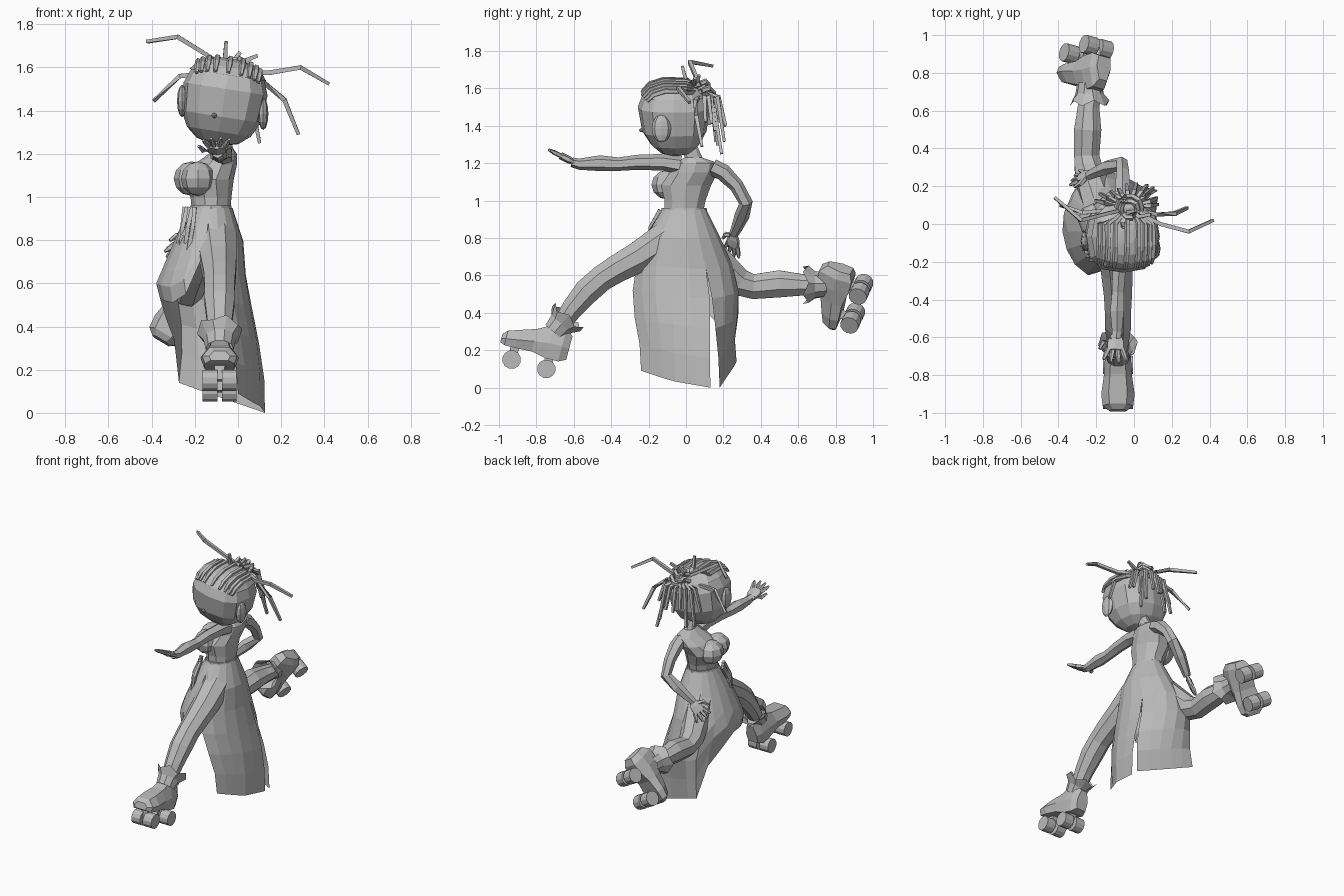
import bpy, bmesh, math, random
from mathutils import Vector as V, Matrix

random.seed(4)
old = bpy.data.objects.get("Cube")
if old:
    bpy.data.objects.remove(old)

GREY = (0.5, 0.5, 0.5, 1)
clay = bpy.data.materials.new("clay_grey")
clay.use_nodes = True
clay.diffuse_color = GREY
clay.node_tree.nodes["Principled BSDF"].inputs["Base Color"].default_value = GREY


def add(name, bm):
    mesh = bpy.data.meshes.new(name)
    bm.to_mesh(mesh)
    bm.free()
    mesh.materials.append(clay)
    bpy.context.collection.objects.link(bpy.data.objects.new(name, mesh))


def skin(bm, rings):
    """Bridge closed rings of points and cap both ends."""
    rows = [[bm.verts.new(p) for p in r] for r in rings]
    n = len(rows[0])
    for a, b in zip(rows, rows[1:]):
        for i in range(n):
            j = (i + 1) % n
            bm.faces.new((a[i], a[j], b[j], b[i]))
    bm.faces.new(rows[0][::-1])
    bm.faces.new(rows[-1])
    bmesh.ops.recalc_face_normals(bm, faces=bm.faces[:])


def tube(bm, pts, radii, n=6, flat=1.0, side=None):
    """Sweep a polygon along points; flat squashes it across the side axis."""
    pts = [V(p) for p in pts]
    rings = []
    for i, p in enumerate(pts):
        t = (pts[min(i + 1, len(pts) - 1)] - pts[max(i - 1, 0)]).normalized()
        ref = V(side) if side else (V((1, 0, 0)) if abs(t.x) < 0.8 else V((0, 1, 0)))
        u = (ref - t * ref.dot(t)).normalized()
        w = t.cross(u)
        rings.append([p + radii[i] * (math.cos(a) * u + flat * math.sin(a) * w)
                      for a in (math.tau * (k + 0.5) / n for k in range(n))])
    skin(bm, rings)


def limb(name, pts, radii, n=8):
    bm = bmesh.new()
    tube(bm, pts, radii, n)
    add(name, bm)


def ball(bm, centre, size, u=10, v=7):
    m = Matrix.Translation(centre) @ Matrix.Diagonal((*size, 1))
    bmesh.ops.create_uvsphere(bm, u_segments=u, v_segments=v, radius=1, matrix=m)


def mix(table, x):
    """Linear lookup; the first column is the key."""
    for a, b in zip(table, table[1:]):
        if x <= b[0]:
            f = max(0, (x - a[0]) / (b[0] - a[0]))
            return [p + (q - p) * f for p, q in zip(a, b)][1:]
    return table[-1][1:]


# Torso: stacked ellipses (z, centre x, centre y, radius x, radius y)
bm = bmesh.new()
body = [(.86, -.125, -.01, .1, .13), (.95, -.125, -.01, .09, .11), (1.0, -.125, -.005, .095, .115),
        (1.08, -.14, .0, .12, .14), (1.15, -.105, .04, .1, .135),
        (1.2, -.07, .055, .065, .125), (1.23, -.06, .04, .035, .05), (1.32, -.06, .01, .035, .04)]
skin(bm, [[V((x + rx * math.cos(a), y + ry * math.sin(a), z))
           for a in (math.tau * k / 10 for k in range(10))] for z, x, y, rx, ry in body])
ball(bm, (-.185, -.095, 1.085), (.08, .09, .08), 8, 6)
ball(bm, (-.215, .02, 1.085), (.083, .09, .08), 8, 6)
add("torso", bm)

# Waistband
bm = bmesh.new()
skin(bm, [[V((-.125 + r * .9 * math.cos(a), -.01 + r * 1.15 * math.sin(a), z))
           for a in (math.tau * k / 12 for k in range(12))] for r, z in ((.115, .89), (.105, .96))])
add("waistband", bm)

# Skirt: round at the hip, slit behind, short flap in front, open over the left leg
shape = [(0, -.065, .035, .2, .2), (.2, -.09, .0, .2, .275), (.4, -.135, -.005, .195, .315),
         (.6, -.17, -.01, .21, .285), (.8, -.135, -.02, .16, .205), (.95, -.125, -.01, .1, .12)]
panels = [(0, .125, .18), (5, -.28, .275), (8, -.36, 0), (10, -.34, -.16), (12, -.08, -.3),
          (13, .0, -.24), (16, .1, -.06), (18, .125, .13)]
hem = [(0, 0), (5, .14), (6, .34), (8, .53), (10, .51), (11, .55), (12, .74), (13, .09), (15, .05), (18, 0)]
bm = bmesh.new()
cols = []
for k in range(19):
    a = math.radians(26) + math.tau * k / 18
    low = mix(hem, k)[0]
    col = []
    for i in range(7):
        z = .95 + (low - .95) * i / 6
        x, y, rx, ry = mix(shape, z)
        p = V((x + rx * math.cos(a), y + ry * math.sin(a), z))
        f = min(1, max(0, (.6 - z) / .5))
        col.append(bm.verts.new(p.lerp(V((*mix(panels, k), z)), f)))
    cols.append(col)
for k, (a, b) in enumerate(zip(cols, cols[1:])):
    for i in range(2 if k == 12 else 6):
        bm.faces.new((a[i], a[i + 1], b[i + 1], b[i]))
add("skirt", bm)

# Hip tassels
bm = bmesh.new()
for i in range(5):
    x, y = -.2 - .012 * i, -.14 + .02 * i
    tube(bm, [(x, y, .95), (x - .01 - .01 * (i % 2), y - .05, .86), (x - .03, y - .05, .75 + .035 * (i % 3))],
         [.013] * 3, 4)
add("hip_tassels", bm)

# Legs
limb("left_leg", [(-.1, -.1, .8), (-.09, -.25, .7), (-.085, -.37, .635), (-.085, -.45, .585),
                  (-.085, -.53, .515), (-.085, -.61, .42), (-.085, -.67, .33)],
     [.1, .09, .08, .075, .075, .062, .05])
limb("right_leg", [(-.17, .06, .78), (-.21, .18, .66), (-.24, .28, .565), (-.25, .36, .54),
                   (-.245, .5, .555), (-.24, .62, .55), (-.22, .72, .55)],
     [.1, .09, .08, .072, .078, .062, .05])


# Roller skates
def skate(name, heel, toe, up, ankle, shin):
    heel, up = V(heel), V(up)
    f = (V(toe) - heel).normalized()
    up = (up - f * up.dot(f)).normalized()
    s = f.cross(up)
    at = lambda x, y, z: heel + s * x + f * y + up * z
    bm = bmesh.new()
    skin(bm, [[at(w * x, y, h * z + low) for x, z in
               ((-.9, 0), (.9, 0), (1.08, .45), (.6, 1), (-.6, 1), (-1.08, .45))]
              for y, w, h, low in ((-.02, .04, .13, .02), (.02, .06, .185, 0), (.09, .065, .185, 0),
                                   (.17, .07, .125, .015), (.26, .082, .1, .01), (.32, .075, .08, .01),
                                   (.345, .045, .045, .02))])
    add(name + "_boot", bm)
    # Flared, notched cuff
    ankle, shin = V(ankle), V(shin).normalized()
    u = (s - shin * s.dot(shin)).normalized()
    w = shin.cross(u)
    bm = bmesh.new()
    rows = [[bm.verts.new(ankle + shin * (h + j * (k % 2)) + r * (math.cos(a) * u + math.sin(a) * w))
             for k, a in enumerate(math.tau * k / 10 for k in range(10))]
            for h, r, j in ((-.06, .065, 0), (0, .075, 0), (.035, .105, .03))]
    for a, b in zip(rows, rows[1:]):
        for i in range(10):
            j = (i + 1) % 10
            bm.faces.new((a[i], a[j], b[j], b[i]))
    add(name + "_cuff", bm)
    # Wheels and axle trucks
    bm = bmesh.new()
    for y in (.07, .262):
        tube(bm, [at(0, y, .015), at(0, y, -.055)], [.035, .025], 4)
        for x in (-.045, .045):
            tube(bm, [at(x - .034, y, -.055), at(x + .034, y, -.055)], [.05] * 2, 12)
    add(name + "_wheels", bm)


skate("left_skate", (-.085, -.665, .135), (-.085, -1, .225), (0, .2, 1), (-.085, -.665, .34), (0, .65, .75))
skate("right_skate", (-.165, .9, .6), (-.355, .82, .32), (-.1, -.95, .27), (-.235, .69, .55), (0, -1, 0))

# Arms
limb("left_arm", [(-.07, -.03, 1.19), (-.07, -.12, 1.205), (-.08, -.26, 1.205), (-.085, -.36, 1.195),
                  (-.09, -.46, 1.2), (-.09, -.57, 1.195), (-.095, -.61, 1.205)],
     [.05, .045, .04, .036, .042, .03, .026], 6)
limb("right_arm", [(-.06, .14, 1.18), (-.06, .2, 1.15), (-.06, .27, 1.08), (-.065, .32, .99),
                   (-.14, .3, .92), (-.21, .27, .85), (-.24, .255, .82)],
     [.045, .045, .038, .037, .04, .03, .025], 6)


def hand(name, wrist, aim, side, size):
    wrist, d = V(wrist), V(aim).normalized()
    s = V(side)
    s = (s - d * s.dot(d)).normalized() * size
    d *= size
    bm = bmesh.new()
    tube(bm, [wrist, wrist + d * .03, wrist + d * .075], [.024 * size, .04 * size, .042 * size], 6, .4, s.normalized())
    for k in range(4):
        x = (k - 1.5) / 1.5
        base = wrist + d * .065 + s * x * .03
        way = d + s * x * .35
        reach = .075 - .012 * abs(k - 1.6)
        tube(bm, [base, base + way * reach * .6, base + way * reach], [.014, .013, .007], 5)
    # Thumb
    base = wrist + d * .02 - s * .02
    tube(bm, [base, base + (d * .4 - s) * .035, base + (d - s) * .05], [.016, .014, .008], 5)
    add(name, bm)


hand("left_hand", (-.095, -.59, 1.2), (-.05, -1, .5), (1, 0, 0), 1.2)
hand("right_hand", (-.235, .258, .82), (-.6, -.1, -.75), (.4, .6, -.4), 1.05)

# Head: rounded box, tilted sideways
HEAD = V((-.067, -.066, 1.44))
tilt = Matrix.Rotation(math.radians(9), 4, 'Y')


def on_head(d, grow=1.0):
    """Point on the head in direction d, before tilting."""
    v = V([math.copysign(abs(c) ** .75, c) for c in V(d).normalized()])
    if v.z < 0:
        v.x *= 1 + .15 * v.z
        v.y = v.y * (1 + .28 * v.z) - .06 * v.z
    return HEAD + tilt @ V((v.x * .2 * grow, v.y * .195 * grow, v.z * .2 * grow))


def globe(name, lats, grow):
    bm = bmesh.new()
    skin(bm, [[on_head((math.cos(b) * math.sin(a), -math.cos(b) * math.cos(a), math.sin(b)), grow)
               for a in (math.tau * k / 12 for k in range(12))] for b in map(math.radians, lats)])
    add(name, bm)


globe("head", (-84, -62, -38, -14, 12, 38, 62, 84), 1)
globe("hair_cap", (32, 48, 66, 84), 1.02)
bm = bmesh.new()
ball(bm, on_head((-.1, -1, -.25)), (.014, .018, .012), 6, 4)
add("nose", bm)
bm = bmesh.new()
for sx in (-1, 1):
    ball(bm, HEAD + tilt @ V((sx * .19, -.045 - .02 * sx, -.025)), (.024, .052, .075), 8, 6)
add("ears", bm)

# Braided rows running back to the bun
BUN = V((-.025, .085, 1.585))
bm = bmesh.new()
for k in range(9):
    x = (k - 4) * .2
    pts = [on_head((x, -math.cos(a), math.sin(a)), 1.03) for a in map(math.radians, (36, 56, 80, 105))]
    tube(bm, pts + [BUN], [.009, .015, .015, .014, .012], 5)
add("braid_rows", bm)

# Coiled bun
bm = bmesh.new()
for r, h in ((.065, 0), (.045, .04)):
    ring = [BUN + V((r * math.cos(a), r * math.sin(a) - h * .2, h + r * .3 * math.sin(3 * a)))
            for a in (math.tau * k / 10 for k in range(11))]
    tube(bm, ring, [.016] * 11, 5)
ball(bm, BUN, (.05, .05, .04), 8, 5)
add("bun", bm)

# Long loose locks
locks = [[(-.28, .02, 1.742), (-.42, .14, 1.72)], [(-.27, .06, 1.56), (-.39, .1, 1.445)],
         [(.14, -.0, 1.575), (.29, -.04, 1.6), (.42, .02, 1.525)],
         [(.12, .05, 1.53), (.215, .055, 1.45), (.28, .085, 1.29)],
         [(.05, .15, 1.5), (.1, .19, 1.25)], [(-.06, .0, 1.64), (-.055, -.02, 1.72)],
         [(.03, .04, 1.63), (.09, .05, 1.655)], [(-.03, .06, 1.62), (.01, .07, 1.67)]]
for k in range(10):
    a = math.radians(10 + 17 * k)
    r, drop = random.uniform(.1, .14), random.uniform(.15, .3)
    locks.append([BUN + V((math.cos(a) * r, math.sin(a) * r * .7, -.03)),
                  BUN + V((math.cos(a) * r * 1.4, math.sin(a) * r, -drop))])
bm = bmesh.new()
for path in locks:
    tube(bm, [BUN] + path, [.012] + [.015] * (len(path) - 1) + [.011], 4)
add("loose_locks", bm)
